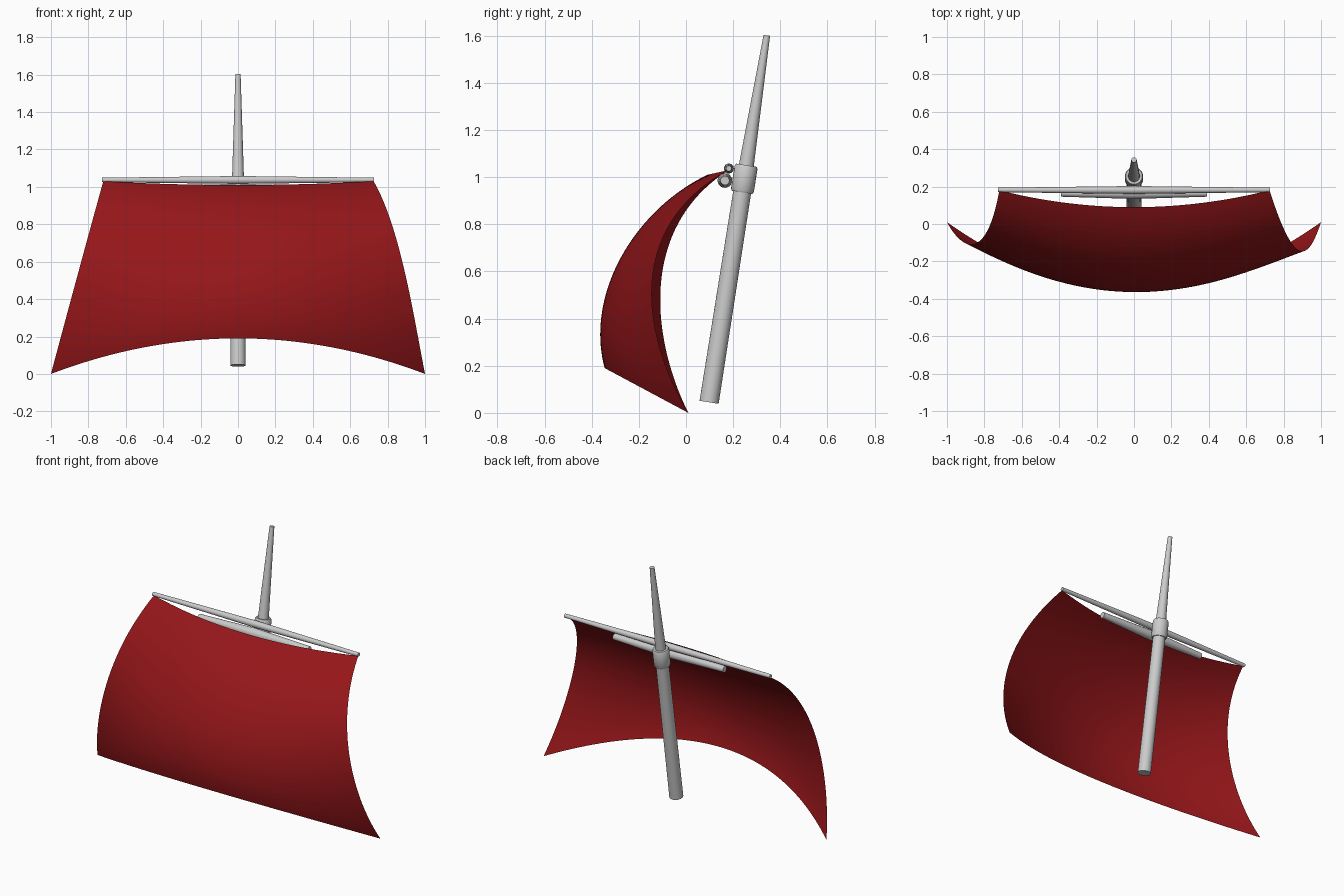
import bpy, math
from mathutils import Vector

if "Cube" in bpy.data.objects:
    bpy.data.objects.remove(bpy.data.objects["Cube"])


def make_object(name, verts, faces, smooth=True):
    mesh = bpy.data.meshes.new(name)
    mesh.from_pydata(verts, [], faces)
    mesh.update()
    ob = bpy.data.objects.new(name, mesh)
    bpy.context.collection.objects.link(ob)
    bpy.ops.object.select_all(action='DESELECT')
    ob.select_set(True)
    bpy.context.view_layer.objects.active = ob
    if smooth:
        bpy.ops.object.shade_smooth_by_angle(angle=math.radians(40))
    return ob


def spar(name, a, b, profile, sides=24):
    """Round spar from a to b; profile is a list of (fraction, radius)."""
    a, b = Vector(a), Vector(b)
    rot = (b - a).to_track_quat('Z', 'Y')
    verts, faces = [], []
    for f, r in profile:
        for k in range(sides):
            ang = 2 * math.pi * k / sides
            verts.append(a.lerp(b, f) + rot @ Vector((r * math.cos(ang), r * math.sin(ang), 0)))
    for i in range(len(profile) - 1):
        for k in range(sides):
            n = (k + 1) % sides
            faces.append((i * sides + k, i * sides + n, (i + 1) * sides + n, (i + 1) * sides + k))
    faces.append(tuple(reversed(range(sides))))
    faces.append(tuple(range(len(verts) - sides, len(verts))))
    return make_object(name, verts, faces)


def bezier(p, t):
    p = [Vector(q) for q in p]
    s = 1 - t
    return p[0] * s**3 + p[1] * 3 * s * s * t + p[2] * 3 * s * t * t + p[3] * t**3


# Sail: parabolic rows through left edge, centre line and right edge
left = [(-1, .01, 0), (-.92, -.14, .30), (-.79, -.21, .78), (-.72, .18, 1.03)]
centre = [(0, -.345, .19), (0, -.43, .50), (0, -.22, .86), (0, .09, 1.01)]
right = [(1, .01, 0), (.94, -.17, .30), (.87, -.28, .78), (.725, .18, 1.03)]
NU, NT = 48, 40
verts, faces = [], []
for j in range(NT + 1):
    l, c, r = (bezier(e, j / NT) for e in (left, centre, right))
    for i in range(NU + 1):
        u = 2 * i / NU - 1
        verts.append(l * (u * (u - 1) / 2) + c * (1 - u * u) + r * (u * (u + 1) / 2))
for j in range(NT):
    for i in range(NU):
        k = j * (NU + 1) + i
        faces.append((k, k + 1, k + NU + 2, k + NU + 1))
sail = make_object("sail", verts, faces)
red = bpy.data.materials.new("sail_red")
red.diffuse_color = (.30, .008, .01, 1)
red.use_nodes = True
red.node_tree.nodes["Principled BSDF"].inputs["Base Color"].default_value = red.diffuse_color
sail.data.materials.append(red)

# Raked mast with thinner topmast and collar
foot, tip = Vector((0, .098, .045)), Vector((0, .343, 1.602))
spar("lower_mast", foot, foot.lerp(tip, .62), [(0, .041), (1, .038)])
spar("topmast", foot.lerp(tip, .6), tip, [(0, .034), (1, .014)])
spar("mast_collar", foot.lerp(tip, .572), foot.lerp(tip, .646),
     [(0, .044), (.08, .049), (.92, .049), (1, .044)])

# Yard and the shorter spar beneath it
spar("yard", (-.727, .182, 1.037), (.727, .182, 1.037), [(0, .012), (.5, .021), (1, .012)])
spar("yard_brace", (-.39, .165, .986), (.39, .165, .986), [(0, .019), (.5, .031), (1, .019)])
